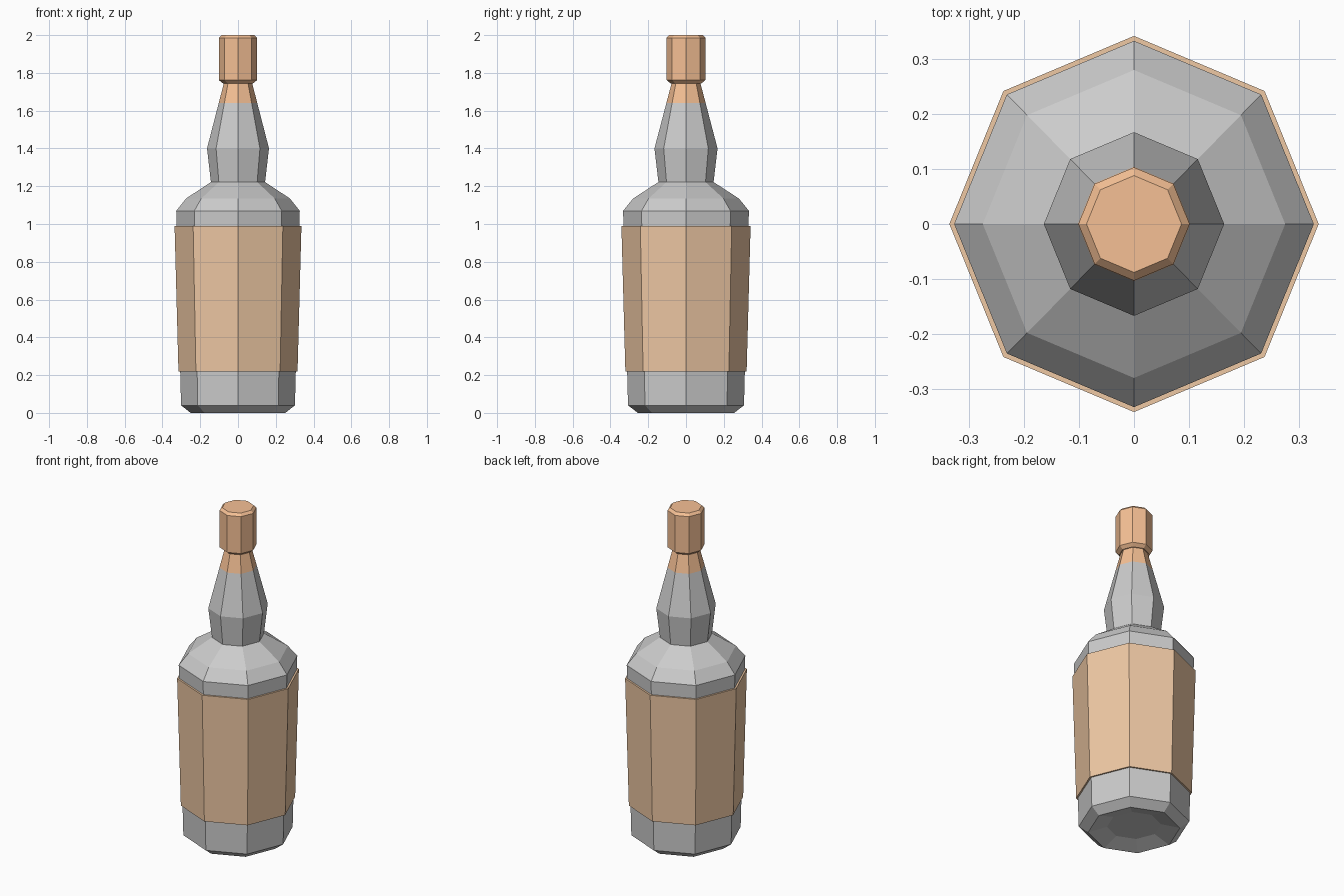
import bpy, bmesh
from math import cos, sin, pi

if "Cube" in bpy.data.objects:
    bpy.data.objects.remove(bpy.data.objects["Cube"])

SIDES = 8
X_SCALE = 0.982  # the octagon is very slightly narrower in x


def material(name, rgb):
    m = bpy.data.materials.new(name)
    m.diffuse_color = (*rgb, 1)
    m.use_nodes = True
    m.node_tree.nodes["Principled BSDF"].inputs["Base Color"].default_value = m.diffuse_color
    return m


def turned(name, profile, mat=None, cap_start=False, cap_end=False, loop=False):
    """Revolve (radius, z) points, listed bottom to top outside, into eight flat sides."""
    bm = bmesh.new()
    rings = [[bm.verts.new((X_SCALE * r * cos(2 * pi * i / SIDES),
                            r * sin(2 * pi * i / SIDES), z)) for i in range(SIDES)]
             for r, z in profile]
    pairs = list(zip(rings, rings[1:]))
    if loop:
        pairs.append((rings[-1], rings[0]))
    for a, b in pairs:
        for i in range(SIDES):
            j = (i + 1) % SIDES
            bm.faces.new((a[i], a[j], b[j], b[i]))
    if cap_start:
        bm.faces.new(rings[0][::-1])
    if cap_end:
        bm.faces.new(rings[-1])
    mesh = bpy.data.meshes.new(name)
    bm.to_mesh(mesh)
    bm.free()
    ob = bpy.data.objects.new(name, mesh)
    bpy.context.collection.objects.link(ob)
    if mat:
        mesh.materials.append(mat)
    return ob


paper = material("paper", (0.86, 0.58, 0.37))
copper = material("copper", (0.92, 0.53, 0.30))

# Glass body with dented base, shoulder and bulged neck
turned("bottle_glass", [
    (0.15, 0.03), (0.255, 0.0), (0.307, 0.04), (0.333, 1.07),
    (0.28, 1.135), (0.146, 1.222), (0.167, 1.40), (0.104, 1.64)], cap_start=True)

# Coloured wrap at the top of the neck
turned("neck_wrap", [(0.104, 1.64), (0.075, 1.75)], copper)

# Label band around the body
turned("label", [(0.311, 0.22), (0.321, 0.22), (0.342, 0.99), (0.331, 0.99)],
       paper, loop=True)

# Bevelled cap
turned("cap", [(0.082, 1.745), (0.103, 1.762), (0.103, 1.985), (0.088, 2.0)],
       copper, cap_start=True, cap_end=True)
